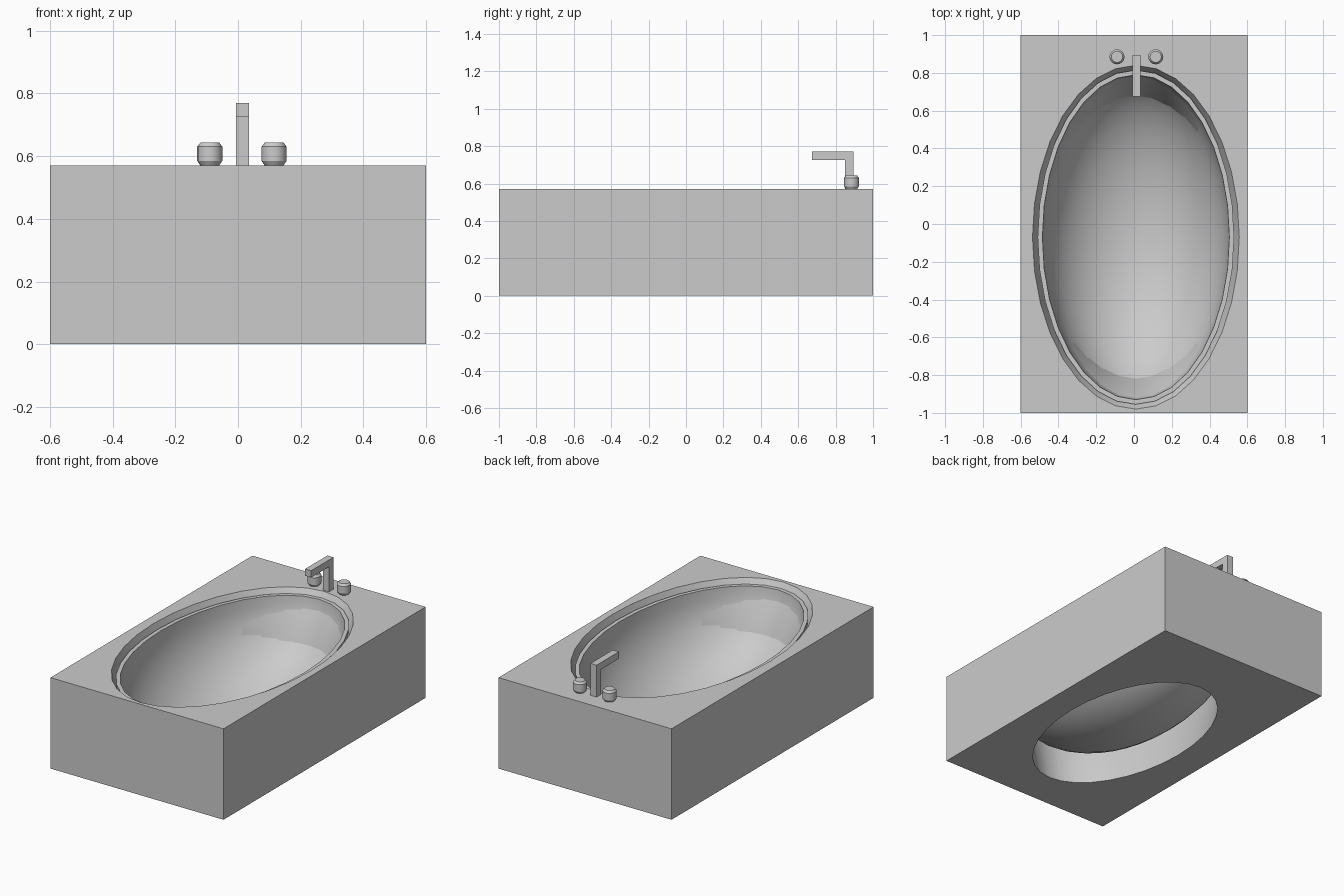
import bpy, bmesh, math

if "Cube" in bpy.data.objects:
    bpy.data.objects.remove(bpy.data.objects["Cube"])

SIDES = 32
CX, CY = 0.01, -0.07      # centre of the oval opening
TOP = 0.57


def finish(name, bm, smooth=True):
    bmesh.ops.recalc_face_normals(bm, faces=bm.faces)
    me = bpy.data.meshes.new(name)
    bm.to_mesh(me)
    bm.free()
    ob = bpy.data.objects.new(name, me)
    bpy.context.collection.objects.link(ob)
    if smooth:
        bpy.ops.object.select_all(action='DESELECT')
        ob.select_set(True)
        bpy.context.view_layer.objects.active = ob
        bpy.ops.object.shade_smooth_by_angle(angle=math.radians(30))
    return ob


def ring(bm, rx, ry, z, cx=CX, cy=CY, n=SIDES):
    return [bm.verts.new((cx + rx * math.cos(2 * math.pi * i / n),
                          cy + ry * math.sin(2 * math.pi * i / n), z)) for i in range(n)]


def skin(bm, rings):
    for a, b in zip(rings, rings[1:]):
        n = len(a)
        for i in range(n):
            j = (i + 1) % n
            bm.faces.new((a[i], a[j], b[j], b[i]))


def loop_edges(bm, vs):
    return [bm.edges.get((a, b)) or bm.edges.new((a, b)) for a, b in zip(vs, vs[1:] + vs[:1])]


# Surround: box with an oval opening that narrows downwards
bm = bmesh.new()
wall = [ring(bm, *p) for p in ((0.5475, 0.91, TOP), (0.45, 0.75, 0.30), (0.41, 0.69, 0.0))]
skin(bm, wall)
corners = [[bm.verts.new((x, y, z)) for x, y in ((-.6, -1), (.6, -1), (.6, 1), (-.6, 1))]
           for z in (TOP, 0.0)]
skin(bm, corners)
for outer, inner in zip(corners, (wall[0], wall[-1])):
    bmesh.ops.triangle_fill(bm, use_beauty=True,
                            edges=loop_edges(bm, outer) + loop_edges(bm, inner))
finish("tub_surround", bm)

# Basin: half ellipsoid shell with a flat rim
bm = bmesh.new()
RIM, STEPS, T = 0.54, 12, 0.025


def bowl(rx, ry, rz):
    rings = []
    for k in range(STEPS):
        a = math.pi / 2 * k / STEPS
        rings.append(ring(bm, rx * math.cos(a), ry * math.cos(a), RIM - rz * math.sin(a)))
    skin(bm, rings)
    tip = bm.verts.new((CX, CY, RIM - rz))
    last = rings[-1]
    for i in range(SIDES):
        bm.faces.new((last[i], last[(i + 1) % SIDES], tip))
    return rings[0]


skin(bm, [bowl(0.495, 0.86, 0.50), bowl(0.495 + T, 0.86 + T, 0.50 + T)])
finish("basin", bm)

# Faucet: L-shaped side profile extruded across x
bm = bmesh.new()
profile = ((0.85, TOP), (0.895, TOP), (0.895, 0.77), (0.675, 0.77), (0.675, 0.727), (0.85, 0.727))
sides = [[bm.verts.new((x, y, z)) for y, z in profile] for x in (-0.007, 0.035)]
skin(bm, sides)
for s in sides:
    bm.faces.new(s)
finish("faucet", bm, smooth=False)

# Tap knobs: turned with chamfered top and bottom
for name, x in (("left_knob", -0.09), ("right_knob", 0.115)):
    bm = bmesh.new()
    rings = [ring(bm, r, r, z, x, 0.885, 16)
             for r, z in ((0.03, TOP), (0.04, 0.585), (0.04, 0.63), (0.03, 0.643))]
    skin(bm, rings)
    bm.faces.new(rings[0])
    bm.faces.new(rings[-1])
    finish(name, bm)
